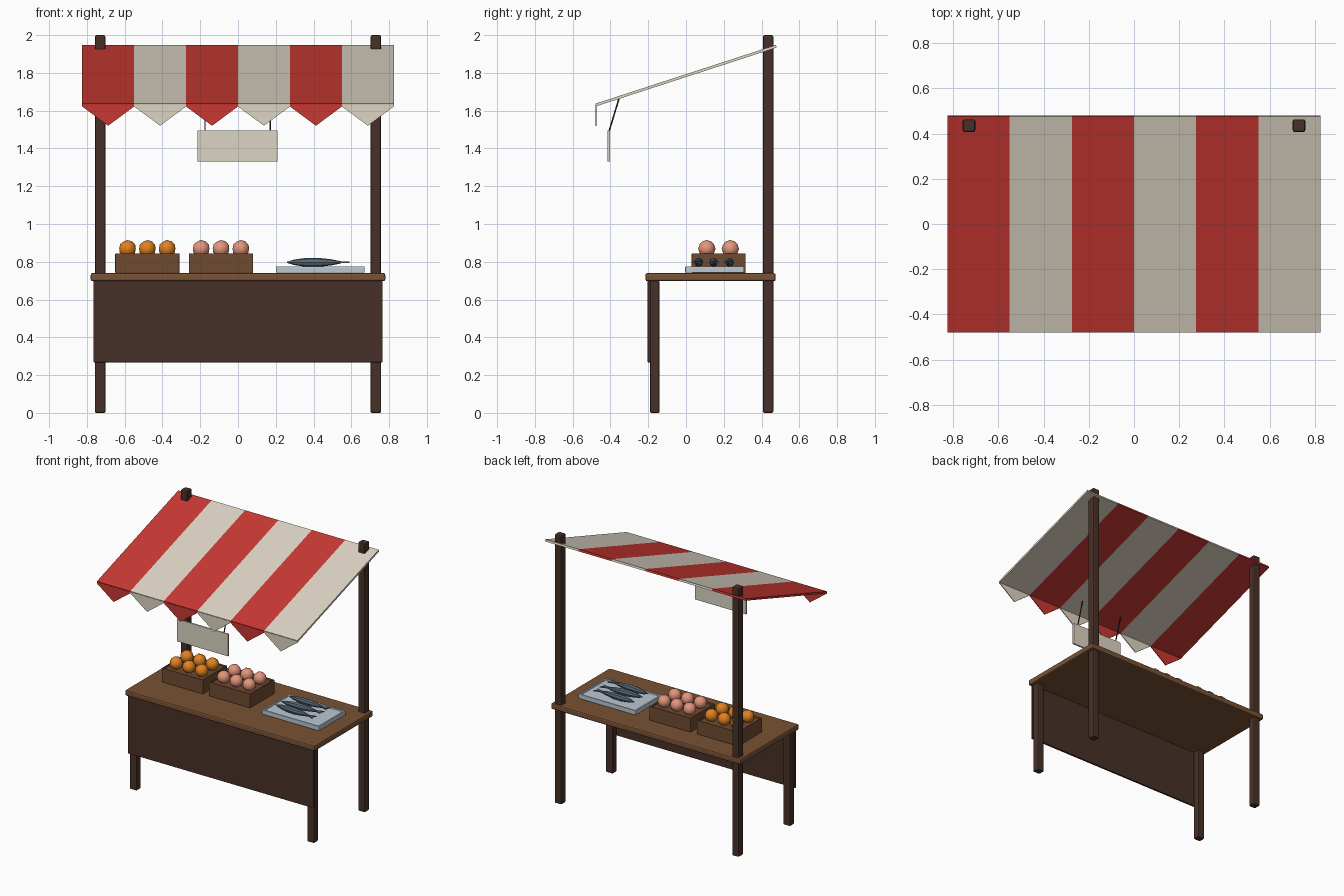
import bpy, bmesh, math
from mathutils import Vector

if "Cube" in bpy.data.objects:
    bpy.data.objects.remove(bpy.data.objects["Cube"])


def mat(name, r, g, b):
    m = bpy.data.materials.new(name)
    m.diffuse_color = (r, g, b, 1)
    m.use_nodes = True
    m.node_tree.nodes["Principled BSDF"].inputs["Base Color"].default_value = m.diffuse_color
    return m


DARK = mat("dark_wood", 0.065, 0.03, 0.021)
WOOD = mat("counter_wood", 0.19, 0.085, 0.035)
CRATE = mat("crate_wood", 0.16, 0.07, 0.03)
RED = mat("red_cloth", 0.58, 0.04, 0.032)
CREAM = mat("cream_cloth", 0.72, 0.66, 0.55)
ORANGE = mat("orange_fruit", 0.75, 0.22, 0.015)
PINK = mat("pink_fruit", 0.78, 0.3, 0.2)
FISH = mat("fish_skin", 0.1, 0.14, 0.18)
METAL = mat("tray_metal", 0.5, 0.58, 0.65)
ROPE = mat("rope", 0.03, 0.025, 0.02)


def finish(name, bm, mats, bevel=0, smooth=False):
    bmesh.ops.recalc_face_normals(bm, faces=bm.faces)
    me = bpy.data.meshes.new(name)
    bm.to_mesh(me)
    bm.free()
    for m in mats:
        me.materials.append(m)
    ob = bpy.data.objects.new(name, me)
    bpy.context.collection.objects.link(ob)
    if bevel:
        mod = ob.modifiers.new("bevel", 'BEVEL')
        mod.width, mod.segments = bevel, 2
    if smooth:
        for p in me.polygons:
            p.use_smooth = True
    return ob


def box_bm(x, y, z):
    bm = bmesh.new()
    bmesh.ops.create_cube(bm, size=1)
    for v in bm.verts:
        v.co = Vector([lo + (c + 0.5) * (hi - lo) for c, (lo, hi) in zip(v.co, (x, y, z))])
    return bm


def box(name, x, y, z, m, bevel=0.006):
    return finish(name, box_bm(x, y, z), [m], bevel)


def open_box(name, x, y, z, m, wall, depth, bevel=0.004):
    # box whose top is inset and sunk to leave a rim
    bm = box_bm(x, y, z)
    bm.normal_update()
    top = max(bm.faces, key=lambda f: f.calc_center_median().z)
    bmesh.ops.inset_region(bm, faces=[top], thickness=wall)
    rim = bmesh.ops.extrude_discrete_faces(bm, faces=[top])["faces"][0]
    bmesh.ops.translate(bm, verts=rim.verts, vec=(0, 0, -depth))
    return finish(name, bm, [m], bevel)


# Posts and legs
for side, cx in (("left", -0.73), ("right", 0.73)):
    xs = (cx - 0.028, cx + 0.028)
    box("back_post_" + side, xs, (0.407, 0.463), (0, 2.0), DARK, 0.009)
    box("front_leg_" + side, xs, (-0.19, -0.14), (0, 0.70), DARK, 0.007)

# Counter and front panel
box("counter_top", (-0.78, 0.78), (-0.215, 0.475), (0.697, 0.74), WOOD, 0.01)
box("front_panel", (-0.765, 0.765), (-0.203, -0.188), (0.268, 0.698), DARK, 0.002)

# Striped sloping awning
STRIPES, HALF = 6, 0.825
W = 2 * HALF / STRIPES
bm = bmesh.new()
section = [(-0.48, 1.637), (0.476, 1.948), (0.48, 1.934), (-0.476, 1.623)]
rings = [[bm.verts.new((-HALF + i * W, y, z)) for y, z in section] for i in range(STRIPES + 1)]
for i in range(STRIPES):
    a, b = rings[i], rings[i + 1]
    for k in range(4):
        n = (k + 1) % 4
        bm.faces.new((a[k], a[n], b[n], b[k])).material_index = i % 2
bm.faces.new(rings[0])
bm.faces.new(rings[-1]).material_index = (STRIPES - 1) % 2
finish("awning", bm, [RED, CREAM])

# Pointed valance flaps
for i in range(STRIPES):
    x0 = -HALF + i * W
    bm = bmesh.new()
    pts = [(x0, 1.632), (x0 + W, 1.632), (x0 + W, 1.622), (x0 + W / 2, 1.52), (x0, 1.622)]
    face = bm.faces.new([bm.verts.new((x, -0.48, z)) for x, z in pts])
    ext = bmesh.ops.extrude_face_region(bm, geom=[face])["geom"]
    bmesh.ops.translate(bm, verts=[g for g in ext if isinstance(g, bmesh.types.BMVert)], vec=(0, 0.006, 0))
    finish(f"valance_flap_{i}", bm, [(RED, CREAM)[i % 2]])

# Hanging blank sign with two cords
box("hanging_sign", (-0.214, 0.21), (-0.416, -0.402), (1.33, 1.495), CREAM, 0.003)
for side, x in (("left", -0.175), ("right", 0.17)):
    a, b = Vector((x, -0.409, 1.485)), Vector((x, -0.352, 1.673))
    bm = bmesh.new()
    bmesh.ops.create_cone(bm, cap_ends=True, segments=6, radius1=0.004, radius2=0.004, depth=(b - a).length)
    bmesh.ops.rotate(bm, verts=bm.verts, matrix=(b - a).to_track_quat('Z', 'Y').to_matrix())
    bmesh.ops.translate(bm, verts=bm.verts, vec=(a + b) / 2)
    finish("sign_cord_" + side, bm, [ROPE])

# Crates heaped with fruit
for label, x0, m in (("orange", -0.65, ORANGE), ("pink", -0.26, PINK)):
    open_box(label + "_crate", (x0, x0 + 0.34), (0.03, 0.315), (0.74, 0.845), CRATE, 0.014, 0.012)
    for i in range(3):
        for j in range(2):
            bm = bmesh.new()
            bmesh.ops.create_icosphere(bm, subdivisions=2, radius=0.046)
            bmesh.ops.translate(bm, verts=bm.verts, vec=(x0 + 0.065 + 0.105 * i, 0.11 + 0.125 * j, 0.869))
            finish(f"{label}_fruit_{i}_{j}", bm, [m], smooth=True)

# Tray
open_box("fish_tray", (0.2, 0.67), (-0.005, 0.308), (0.742, 0.775), METAL, 0.018, 0.01)

# Fish: flattened lathed bodies, each with a forked tail
profile = [(-0.165, 0.003), (-0.13, 0.014), (-0.07, 0.023), (0.0, 0.024), (0.07, 0.016), (0.12, 0.006)]
for i, y in enumerate((0.066, 0.146, 0.23)):
    bm = bmesh.new()
    rings = []
    for x, r in profile:
        rings.append([bm.verts.new((x, r * 0.9 * math.cos(k * math.pi / 4), r * math.sin(k * math.pi / 4)))
                      for k in range(8)])
    for a, b in zip(rings, rings[1:]):
        for k in range(8):
            n = (k + 1) % 8
            bm.faces.new((a[k], a[n], b[n], b[k]))
    bm.faces.new(rings[0])
    bm.faces.new(rings[-1])
    tail = [(0.11, -0.005), (0.165, -0.022), (0.148, 0), (0.165, 0.022), (0.11, 0.005)]
    lo = [bm.verts.new((x, ty, -0.004)) for x, ty in tail]
    hi = [bm.verts.new((x, ty, 0.004)) for x, ty in tail]
    bm.faces.new(lo)
    bm.faces.new(hi)
    for k in range(5):
        n = (k + 1) % 5
        bm.faces.new((lo[k], lo[n], hi[n], hi[k]))
    ob = finish(f"fish_{i}", bm, [FISH])
    ob.location = (0.425, y, 0.797)
    ob.rotation_euler.z = (-0.05, 0.03, -0.04)[i]
